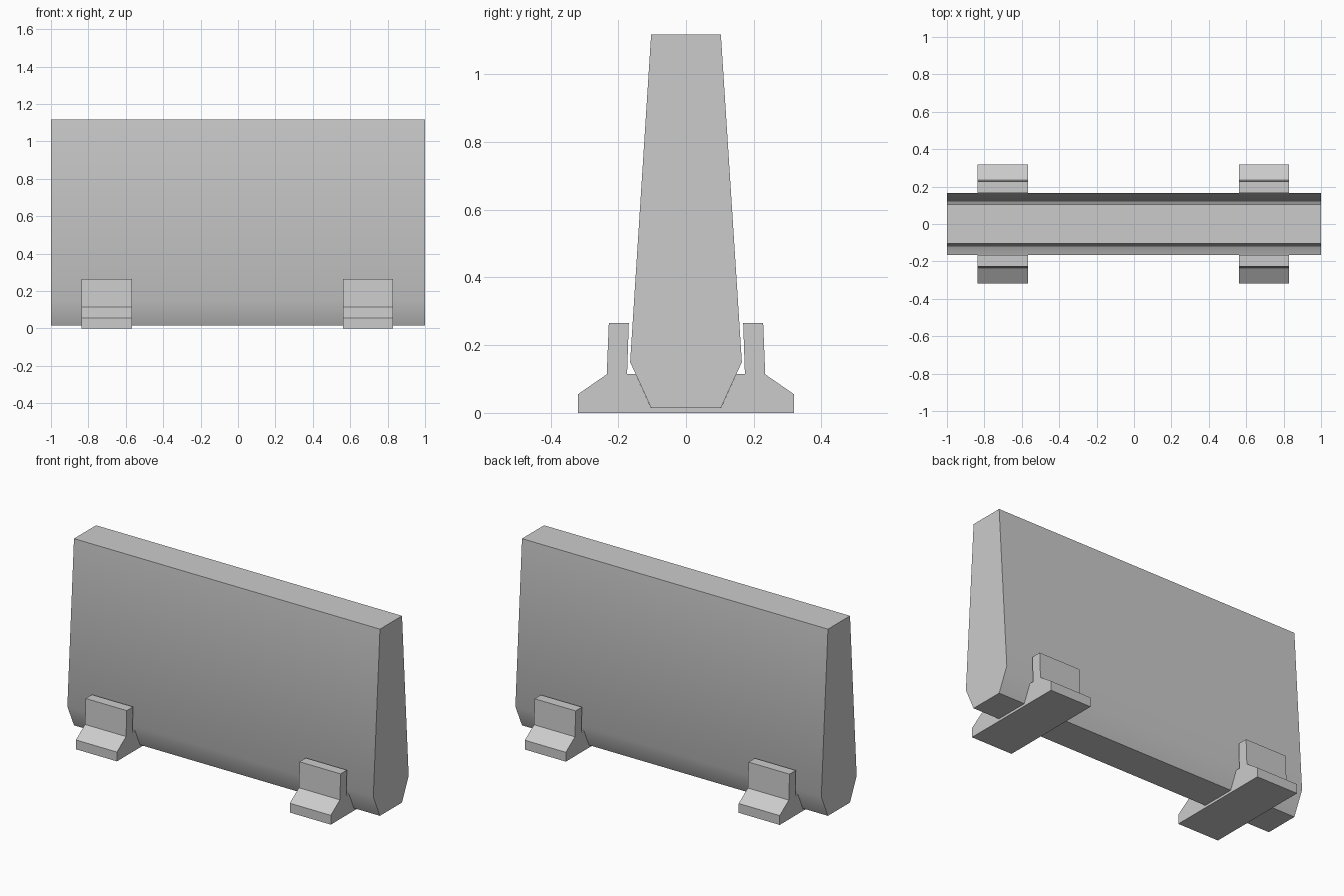
import bpy
import bmesh
import math

cube = bpy.data.objects.get("Cube")
if cube:
    bpy.data.objects.remove(cube, do_unlink=True)

# Single concrete colour
concrete = bpy.data.materials.new("concrete_grey")
concrete.use_nodes = True
GREY = (0.6, 0.6, 0.6, 1.0)
concrete.diffuse_color = GREY
concrete.node_tree.nodes["Principled BSDF"].inputs["Base Color"].default_value = GREY


def extrude_symmetric(name, half, x0, x1):
    """Mirror a half profile of (y, z) points across y = 0 and extrude it along x."""
    outline = half + [(-y, z) for y, z in reversed(half)]
    bm = bmesh.new()
    face = bm.faces.new([bm.verts.new((x0, y, z)) for y, z in outline])
    result = bmesh.ops.extrude_face_region(bm, geom=[face])
    moved = [v for v in result["geom"] if isinstance(v, bmesh.types.BMVert)]
    bmesh.ops.translate(bm, vec=(x1 - x0, 0, 0), verts=moved)
    bmesh.ops.recalc_face_normals(bm, faces=bm.faces)
    mesh = bpy.data.meshes.new(name)
    bm.to_mesh(mesh)
    bm.free()
    mesh.materials.append(concrete)
    obj = bpy.data.objects.new(name, mesh)
    bpy.context.collection.objects.link(obj)
    bpy.ops.object.select_all(action="DESELECT")
    obj.select_set(True)
    bpy.context.view_layer.objects.active = obj
    bpy.ops.object.shade_smooth_by_angle(angle=math.radians(30))
    return obj


# Tapered wall slab with chamfered lower edge
wall_half = [(0.103, 0.015), (0.165, 0.15), (0.103, 1.118)]
extrude_symmetric("barrier_wall", wall_half, -1.0, 1.0)

# Cradle feet: flared base, upright lugs and a seat that hugs the wall
foot_half = [
    (0.319, 0.0), (0.319, 0.055), (0.234, 0.114), (0.228, 0.265),
    (0.169, 0.265), (0.174, 0.115), (0.149, 0.115), (0.103, 0.014),
]
for name, centre in (("right_foot", -0.702), ("left_foot", 0.696)):
    extrude_symmetric(name, foot_half, centre - 0.134, centre + 0.134)
